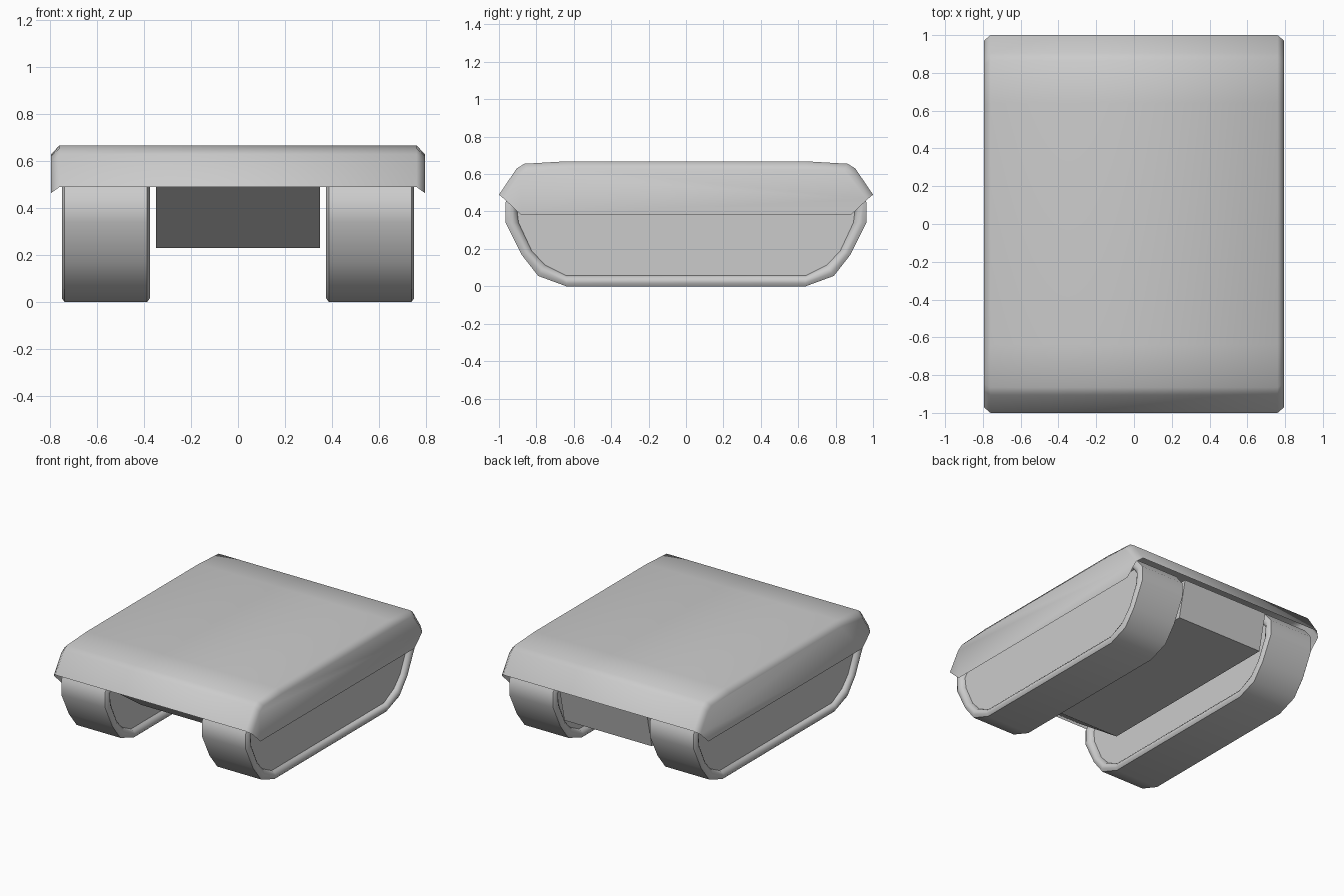
import bpy, bmesh, math

if "Cube" in bpy.data.objects:
    bpy.data.objects.remove(bpy.data.objects["Cube"])


def mirrored(half):
    """Complete a (y, z) half profile (y > 0) with its mirror image."""
    return [(-y, z) for y, z in half] + [(y, z) for y, z in reversed(half)]


def loft(name, rings, closed=True, skirt=None, angle=40):
    """Skin (x, profile) rings; cap both ends, optionally extended by skirt points."""
    bm = bmesh.new()
    loops = [[bm.verts.new((x, y, z)) for y, z in prof] for x, prof in rings]
    n = len(loops[0])
    for a, b in zip(loops, loops[1:]):
        for i in range(n if closed else n - 1):
            j = (i + 1) % n
            bm.faces.new((a[i], a[j], b[j], b[i]))
    for k in (0, -1):
        extra = [bm.verts.new((rings[k][0], y, z)) for y, z in skirt or []]
        bm.faces.new(loops[k] + extra)
    bmesh.ops.recalc_face_normals(bm, faces=bm.faces)
    mesh = bpy.data.meshes.new(name)
    bm.to_mesh(mesh)
    bm.free()
    mesh.polygons.foreach_set("use_smooth", [True] * len(mesh.polygons))
    mesh.set_sharp_from_angle(angle=math.radians(angle))
    obj = bpy.data.objects.new(name, mesh)
    bpy.context.collection.objects.link(obj)
    return obj


# Upper deck: thin open shell with chamfered ends and hanging side skirts
deck = mirrored([(1, .49), (.905, .63), (.865, .655), (.64, .668)])
deck_end = mirrored([(.97, .465), (.885, .595), (.845, .622), (.63, .63)])
loft("deck_cover", [(-.795, deck_end), (-.76, deck), (.76, deck), (.795, deck_end)],
     closed=False, skirt=[(.88, .38), (-.88, .38)], angle=60)

# Hull belly between the tracks, sloped at the front
hull = [(-.98, .495), (-.6, .23), (.89, .23), (.95, .495)]
loft("hull", [(-.35, hull), (.35, hull)], angle=25)

# Tracks: rounded belt rim around a recessed side panel
outer = mirrored([(.64, 0), (.79, .055), (.88, .17), (.965, .34), (.965, .45), (.90, .53)])
inner = mirrored([(.64, .057), (.755, .115), (.825, .19), (.895, .34), (.905, .42), (.86, .48)])


def belt(t):
    return [(a + (c - a) * t, b + (d - b) * t) for (a, b), (c, d) in zip(outer, inner)]


# Fix point order so each outline runs around the loop
section = [(.155, 1), (.175, .9), (.1875, .6), (.1875, .3), (.175, 0)]
section = [(-x, t) for x, t in section] + [(x, t) for x, t in reversed(section)]
for side, label in ((-1, "left"), (1, "right")):
    loft(label + "_track", [(side * .5625 + x, belt(t)) for x, t in section], angle=50)
